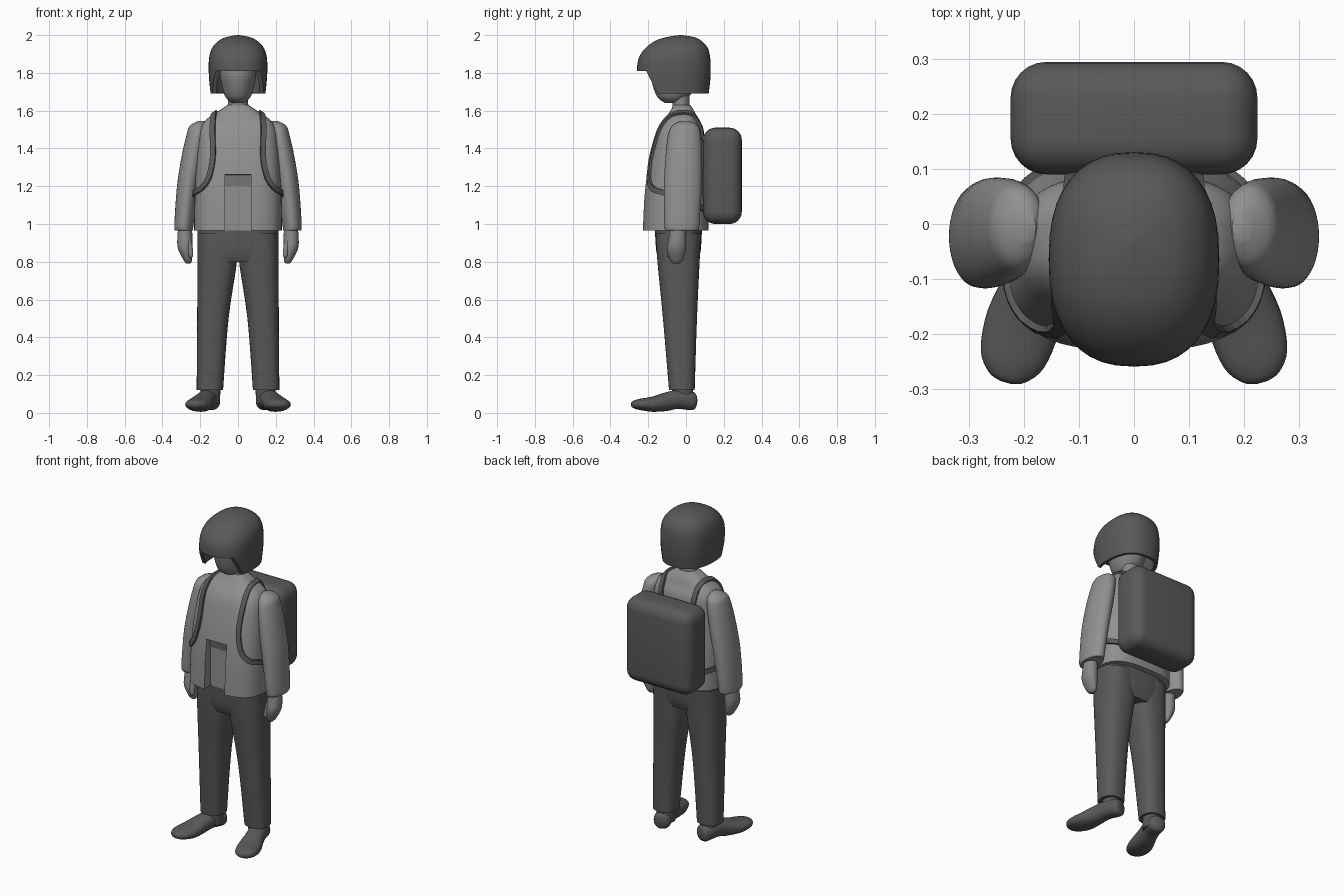
import bpy, bmesh, math
from mathutils import Matrix, Vector
from mathutils.bvhtree import BVHTree

old = bpy.data.objects.get("Cube")
if old:
    bpy.data.objects.remove(old, do_unlink=True)


def make_material(name, grey):
    mat = bpy.data.materials.new(name)
    mat.use_nodes = True
    colour = (grey, grey, grey, 1)
    mat.diffuse_color = colour
    mat.node_tree.nodes["Principled BSDF"].inputs["Base Color"].default_value = colour
    return mat


dark = make_material("dark grey", 0.1)
jacket_grey = make_material("jacket grey", 0.28)
skin_grey = make_material("skin grey", 0.24)


def finish(name, bm, material):
    """Turn a bmesh into a linked object with consistent normals."""
    bmesh.ops.recalc_face_normals(bm, faces=bm.faces)
    mesh = bpy.data.meshes.new(name)
    bm.to_mesh(mesh)
    bm.free()
    obj = bpy.data.objects.new(name, mesh)
    bpy.context.collection.objects.link(obj)
    if material:
        mesh.materials.append(material)
    return obj


def activate(obj):
    bpy.ops.object.select_all(action='DESELECT')
    obj.select_set(True)
    bpy.context.view_layer.objects.active = obj


def smooth(obj, angle=40):
    activate(obj)
    bpy.ops.object.shade_smooth_by_angle(angle=math.radians(angle))


def spline(points, steps):
    """Catmull-Rom interpolation through points of any dimension."""
    points = [Vector(p) for p in points]
    last = len(points) - 1
    result = []
    for i in range(last):
        a, b = points[max(i - 1, 0)], points[i]
        c, d = points[i + 1], points[min(i + 2, last)]
        for k in range(steps):
            t = k / steps
            m, n = (c - a) / 2, (d - b) / 2
            result.append(b + m * t + (3 * (c - b) - 2 * m - n) * t * t
                          + (2 * (b - c) + m + n) * t ** 3)
    return result + [points[last]]


def loft(name, sections, material, power=2, matrix=None, sides=40, steps=4, bottom=True):
    """Skin superellipse sections given as (height, cx, cy, rx, ry)."""
    bm = bmesh.new()
    rings = []
    for h, cx, cy, rx, ry in spline(sections, steps):
        ring = []
        for i in range(sides):
            a = math.tau * i / sides
            c, s = math.cos(a), math.sin(a)
            x = cx + rx * math.copysign(abs(c) ** (2 / power), c)
            y = cy + ry * math.copysign(abs(s) ** (2 / power), s)
            p = Vector((x, y, h))
            ring.append(bm.verts.new(matrix @ p if matrix else p))
        rings.append(ring)
    for low, high in zip(rings, rings[1:]):
        for i in range(sides):
            j = (i + 1) % sides
            bm.faces.new((low[i], low[j], high[j], high[i]))
    if bottom:
        bm.faces.new(rings[0])
    bm.faces.new(rings[-1])
    obj = finish(name, bm, material)
    smooth(obj)
    return obj


def cut(obj, profile, half_width):
    """Cut away a prism whose (y, z) profile runs across x."""
    bm = bmesh.new()
    face = bm.faces.new([bm.verts.new((-half_width, y, z)) for y, z in profile])
    extruded = bmesh.ops.extrude_face_region(bm, geom=[face])["geom"]
    moved = [v for v in extruded if isinstance(v, bmesh.types.BMVert)]
    bmesh.ops.translate(bm, verts=moved, vec=(2 * half_width, 0, 0))
    cutter = finish("cutter", bm, None)
    cutter.hide_render = True
    mod = obj.modifiers.new("cut", 'BOOLEAN')
    mod.object, mod.operation, mod.solver = cutter, 'DIFFERENCE', 'EXACT'
    activate(obj)
    bpy.ops.object.modifier_apply(modifier=mod.name)
    bpy.data.objects.remove(cutter, do_unlink=True)
    smooth(obj)


# Head and neck
loft("head", [(1.64, 0, -.07, .03, .04), (1.67, 0, -.07, .065, .08),
              (1.73, 0, -.06, .085, .115), (1.8, 0, -.06, .095, .125),
              (1.88, 0, -.06, .07, .09), (1.92, 0, -.06, .01, .02)], skin_grey)
loft("neck", [(1.56, 0, -.02, .075, .06), (1.62, 0, -.025, .055, .045),
              (1.72, 0, -.03, .055, .05)], skin_grey)

# Helmet shell with a short brim and an open face
helmet = loft("helmet", [(1.69, 0, -.065, .145, .185), (1.78, 0, -.065, .154, .195),
                         (1.87, 0, -.062, .154, .191), (1.93, 0, -.05, .138, .166),
                         (1.97, 0, -.04, .102, .122), (1.99, 0, -.03, .06, .07),
                         (2, 0, -.03, .008, .008)], dark, power=2.4, bottom=False)
shell = helmet.modifiers.new("shell", 'SOLIDIFY')
shell.thickness = .02
shell.offset = -1
activate(helmet)
bpy.ops.object.modifier_apply(modifier=shell.name)
cut(helmet, [(-.5, 1.81), (-.21, 1.81), (-.135, 1.66), (-.5, 1.66)], .3)

# Jacket body
jacket = loft("jacket", [(.965, 0, -.055, .232, .175), (1.15, 0, -.053, .23, .168),
                         (1.3, 0, -.05, .222, .152), (1.42, 0, -.042, .212, .133),
                         (1.5, 0, -.032, .2, .118), (1.55, 0, -.028, .172, .092),
                         (1.59, 0, -.02, .115, .068), (1.63, 0, -.022, .055, .045)],
              jacket_grey, power=3, sides=56)
bm = bmesh.new()
bm.from_mesh(jacket.data)
jacket_surface = BVHTree.FromBMesh(bm)
bm.free()
# Open front between the two jacket flaps, showing the shirt
cut(jacket, [(-.5, .9), (-.168, .9), (-.168, 1.2), (-.19, 1.26), (-.5, 1.3)], .068)

# Trouser hips
loft("hips", [(.8, 0, -.04, .19, .1), (.86, 0, -.04, .214, .118),
              (1.01, 0, -.04, .214, .126)], dark, power=2.6)


def strap(name, path, side, width=.028, thickness=.012):
    """Flat band that follows the jacket surface."""
    samples = []
    for p in spline(path, 8):
        place, normal, _, _ = jacket_surface.find_nearest(p)
        samples.append((place, normal))
    bm = bmesh.new()
    rings = []
    for i, (place, normal) in enumerate(samples):
        ahead = samples[min(i + 1, len(samples) - 1)][0]
        behind = samples[max(i - 1, 0)][0]
        across = (ahead - behind).cross(normal).normalized() * width / 2
        corners = [place + across * u + normal * v
                   for u, v in ((-1, -.01), (1, -.01), (1, thickness), (-1, thickness))]
        rings.append([bm.verts.new((c.x * side, c.y, c.z)) for c in corners])
    for a, b in zip(rings, rings[1:]):
        for i in range(4):
            j = (i + 1) % 4
            bm.faces.new((a[i], a[j], b[j], b[i]))
    bm.faces.new(rings[0])
    bm.faces.new(rings[-1])
    smooth(finish(name, bm, dark), 35)


# Paired parts
for label, side in (("left", 1), ("right", -1)):
    mirror = Matrix.Diagonal((side, 1, 1, 1))

    # Trouser leg
    loft(label + "_leg", [(.12, .149, -.022, .07, .068), (.5, .133, -.032, .083, .09),
                          (.82, .109, -.04, .106, .113), (.95, .11, -.04, .104, .12)],
         dark, power=2.5, matrix=mirror)

    # Ankle and shoe, with the toe turned outwards
    loft(label + "_ankle", [(.05, .145, -.015, .05, .055), (.14, .147, -.02, .054, .056)],
         dark, matrix=mirror)
    turn = Matrix(((.96, 0, .28, .135), (.28, 0, -.96, .052),
                   (0, 1, 0, 0), (0, 0, 0, 1)))
    loft(label + "_shoe", [(0, 0, .065, .028, .03), (.02, 0, .064, .048, .049),
                           (.1, 0, .071, .052, .05), (.16, 0, .06, .056, .05),
                           (.24, 0, .046, .068, .04), (.31, 0, .045, .06, .029),
                           (.345, 0, .045, .035, .018), (.355, 0, .045, .01, .006)],
         dark, power=2.2, matrix=mirror @ turn)

    # Sleeve
    loft(label + "_sleeve", [(.965, .286, -.022, .048, .086), (1.0, .286, -.022, .051, .093),
                             (1.2, .265, -.017, .058, .1), (1.36, .238, -.012, .06, .096),
                             (1.47, .218, -.008, .055, .086), (1.52, .208, -.005, .047, .068),
                             (1.545, .195, -.005, .016, .025)], jacket_grey, matrix=mirror)

    # Hand and thumb
    loft(label + "_hand", [(.79, .262, -.05, .01, .015), (.81, .266, -.05, .023, .035),
                           (.87, .28, -.05, .038, .05), (.93, .281, -.045, .04, .046),
                           (1.0, .28, -.04, .034, .042)],
         skin_grey, matrix=mirror, sides=24)
    loft(label + "_thumb", [(.82, .25, -.085, .006, .007), (.84, .25, -.085, .013, .015),
                            (.91, .26, -.07, .016, .02)],
         skin_grey, matrix=mirror, sides=16)

    # Shoulder strap, running under the arm back to the pack
    strap(label + "_strap", [(.11, .1, 1.46), (.115, .04, 1.57), (.125, -.06, 1.58),
                             (.135, -.14, 1.5), (.135, -.19, 1.35), (.165, -.21, 1.24),
                             (.22, -.2, 1.19), (.25, -.1, 1.16), (.25, 0, 1.11),
                             (.18, .11, 1.08)], side)

# Backpack
bm = bmesh.new()
bmesh.ops.create_cube(bm, size=1)
bmesh.ops.scale(bm, verts=bm.verts, vec=(.45, .205, .51))
bmesh.ops.translate(bm, verts=bm.verts, vec=(0, .193, 1.255))
bmesh.ops.bevel(bm, geom=bm.edges[:], offset=.065, segments=6, profile=.5, affect='EDGES')
smooth(finish("backpack", bm, dark))
